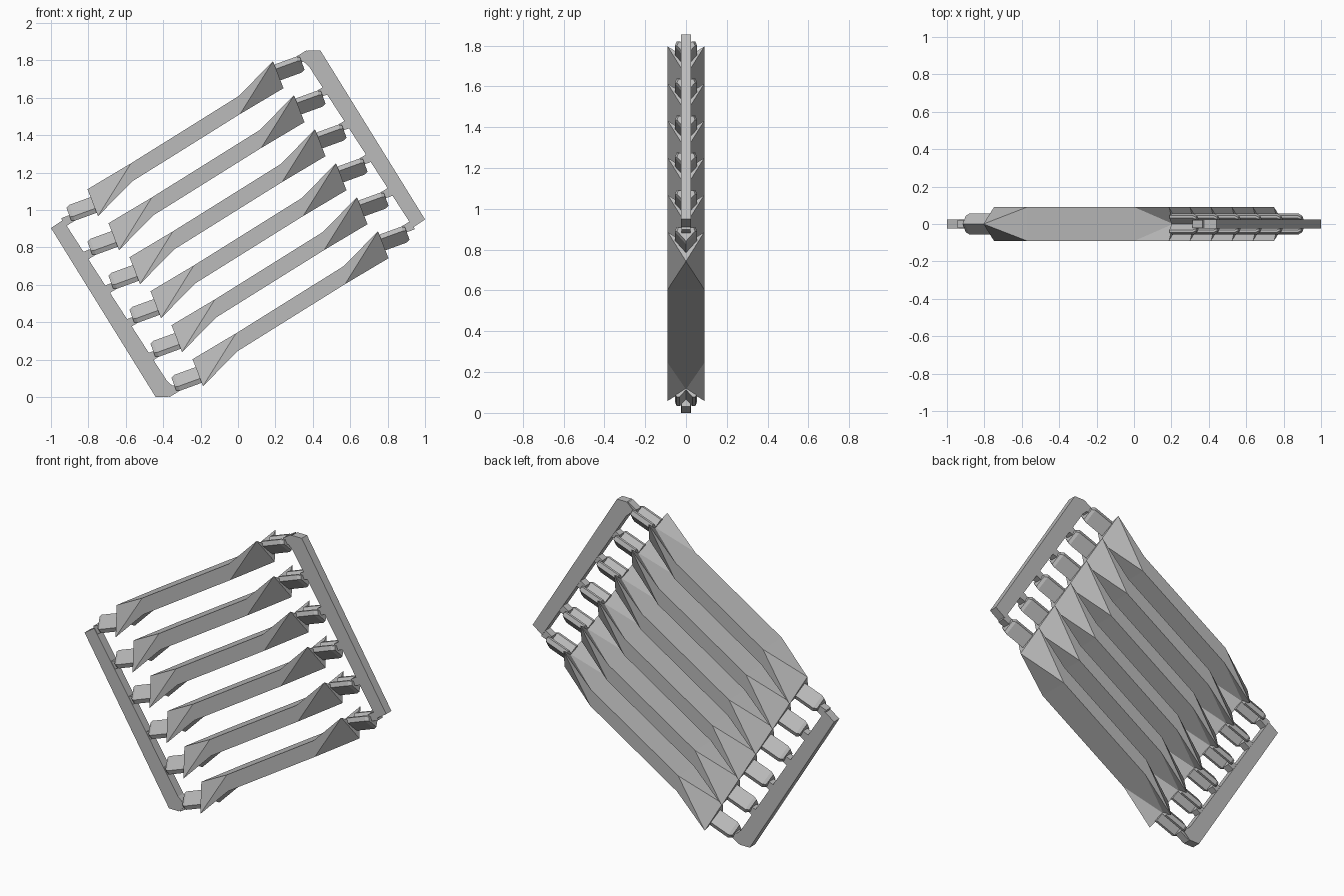
import bpy
import bmesh
from mathutils import Vector

cube = bpy.data.objects.get("Cube")
if cube:
    bpy.data.objects.remove(cube)

grey = bpy.data.materials.new("light_grey_plastic")
grey.use_nodes = True
grey.diffuse_color = (0.5, 0.5, 0.5, 1)
grey.node_tree.nodes["Principled BSDF"].inputs["Base Color"].default_value = (0.5, 0.5, 0.5, 1)

MID_Z = 0.927                       # the whole set has half-turn symmetry here
COUNT = 6
STEP = Vector((0.1123, 0, -0.1818))
HALF = 0.09                         # half width of a slat


def finish(name, bm):
    bmesh.ops.recalc_face_normals(bm, faces=bm.faces)
    mesh = bpy.data.meshes.new(name)
    bm.to_mesh(mesh)
    bm.free()
    mesh.materials.append(grey)
    obj = bpy.data.objects.new(name, mesh)
    bpy.context.collection.objects.link(obj)
    return obj


def loft(bm, first, last):
    """Closed solid between two matching outlines."""
    a = [bm.verts.new(p) for p in first]
    b = [bm.verts.new(p) for p in last]
    bm.faces.new(a)
    bm.faces.new(b[::-1])
    for i in range(len(a)):
        j = (i + 1) % len(a)
        bm.faces.new((a[i], b[i], b[j], a[j]))


def plate(bm, outline, half, s, centre):
    """Flat x-z outline, thickened along y; s = -1 turns it half round."""
    loft(bm, *[[centre + Vector((x * s, y, z * s)) for x, z in outline]
               for y in (-half, half)])


# Slat: flat bar whose ends fold into a valley on one side, a ridge on the other
def add_slat(bm, centre):
    edge_points = {"tip": (0.468, 0.414), "base": (0.292, 0.132), "kink": (0.283, 0.227)}
    mid_points = {"apex": (0.524, 0.27), "inner": (0.49, 0.357)}
    v = {}
    for s in (1, -1):
        for key, (x, z) in edge_points.items():
            for side in (1, -1):
                v[key, s, side] = bm.verts.new(centre + Vector((x * s, side * HALF, z * s)))
        for key, (x, z) in mid_points.items():
            v[key, s] = bm.verts.new(centre + Vector((x * s, 0, z * s)))
    for s in (1, -1):
        apex, inner = v["apex", s], v["inner", s]
        bm.faces.new((v["kink", s, 1], v["kink", s, -1], inner))
        bm.faces.new((v["base", s, 1], v["base", s, -1], apex))
        bm.faces.new((v["kink", s, 1], v["kink", s, -1],
                      v["base", -s, -1], v["base", -s, 1]))
        for side in (1, -1):
            tip = v["tip", s, side]
            bm.faces.new((v["kink", s, side], tip, inner))
            bm.faces.new((tip, inner, apex))
            bm.faces.new((tip, v["base", s, side], apex))
    for side in (1, -1):
        bm.faces.new([v[k, s, side] for s in (1, -1) for k in ("kink", "tip", "base")])


# End tab: short folded block, narrowing slightly at its nose
def add_tab(bm, centre, s):
    half_section = [(0.055, 0.02), (0.046, 0.045), (0.032, 0.045)]
    section = ([(0, -0.045)] + half_section + [(0, 0.008)]
               + [(-y, h) for y, h in reversed(half_section)])
    along, up = Vector((0.94, 0, 0.342)), Vector((-0.342, 0, 0.94))
    start = Vector((0.485, 0, 0.352))

    def ring(dist, scale):
        pts = [start + along * dist + up * h * scale + Vector((0, y * scale, 0))
               for y, h in section]
        return [centre + Vector((p.x * s, p.y, p.z * s)) for p in pts]

    rings = [[bm.verts.new(p) for p in ring(*r)]
             for r in ((0, 1), (0.13, 1), (0.148, 0.8))]
    bm.faces.new(rings[0])
    bm.faces.new(rings[-1])
    for a, b in zip(rings, rings[1:]):
        for i in range(len(a)):
            j = (i + 1) % len(a)
            bm.faces.new((a[i], b[i], b[j], a[j]))


stub = [(0.664, 0.425), (0.61, 0.404), (0.594, 0.44), (0.648, 0.473)]
for n in range(COUNT):
    centre = Vector((0, 0, MID_Z)) + STEP * (n - (COUNT - 1) / 2)
    bm = bmesh.new()
    add_slat(bm, centre)
    finish(f"slat_{n + 1}", bm)
    for s, label in ((1, "left"), (-1, "right")):
        bm = bmesh.new()
        add_tab(bm, centre, s)
        finish(f"{label}_tab_{n + 1}", bm)
        bm = bmesh.new()
        plate(bm, stub, 0.022, s, centre)
        finish(f"{label}_stub_{n + 1}", bm)

# Side rails with a short turned foot at one end
rail = [(1.0, -0.02), (0.936, -0.063), (0.38, 0.84), (0.33, 0.885),
        (0.375, 0.927), (0.44, 0.927)]
for s, label in ((1, "left"), (-1, "right")):
    bm = bmesh.new()
    rail_points = [(x, z) for x, z in rail]
    rail_points[0] = (1.0, 0.023)
    rail_points[1] = (0.936, -0.02)
    plate(bm, rail_points, 0.025, s, Vector((0, 0, MID_Z)))
    finish(f"{label}_rail", bm)
